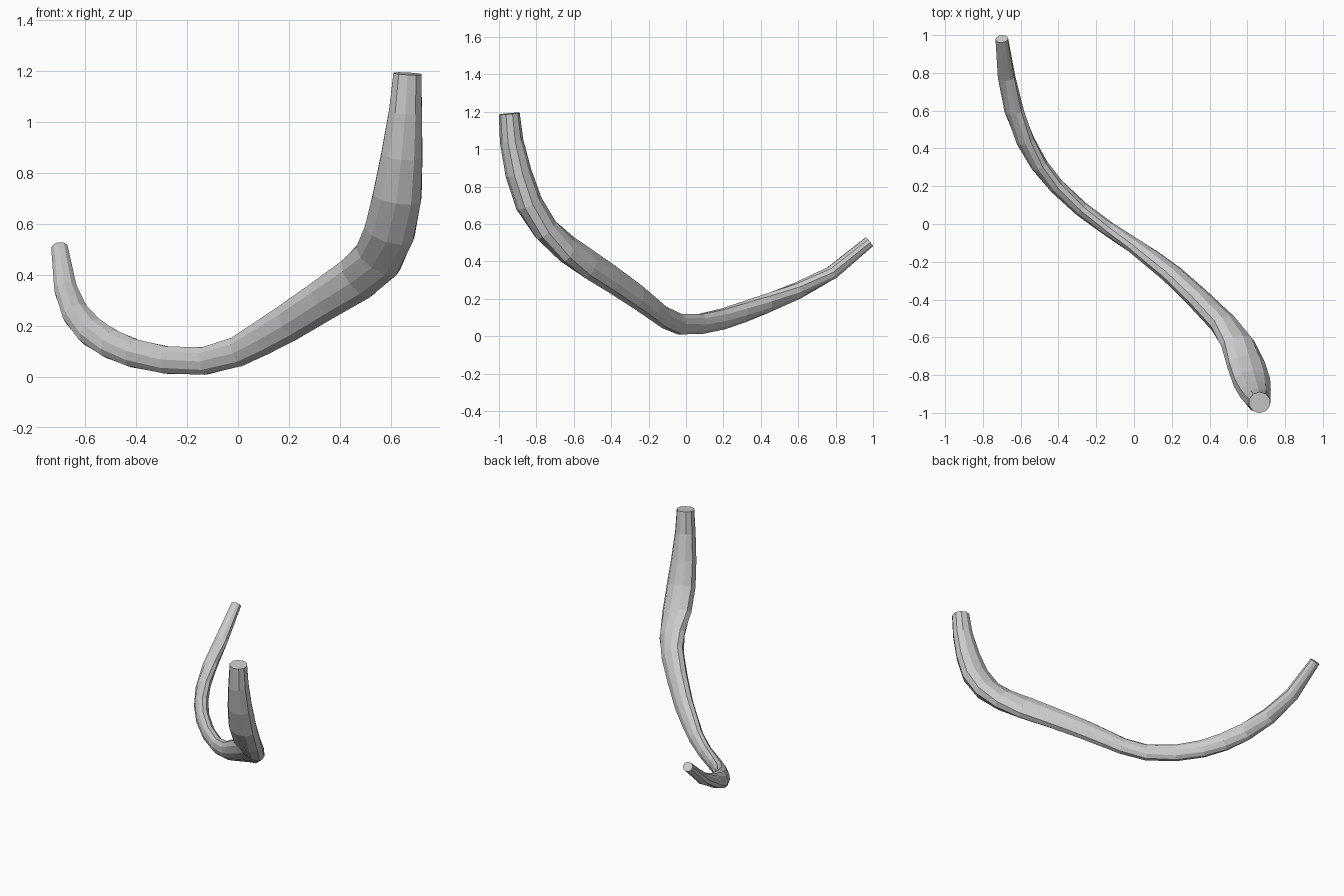
import bpy
import bmesh
from math import cos, sin, tau
from mathutils import Vector

default_cube = bpy.data.objects.get("Cube")
if default_cube:
    bpy.data.objects.remove(default_cube, do_unlink=True)

SIDES = 10

# Centre line from the thick raised end to the thin one:
# x, y, z, half-width across the bend, half-width along the depth
SECTIONS = [
    (.665, -.945, 1.19, .058, .056),
    (.657, -.932, 1.04, .068, .063),
    (.643, -.895, .87, .085, .071),
    (.625, -.84, .71, .1, .074),
    (.595, -.75, .57, .104, .07),
    (.55, -.635, .465, .101, .064),
    (.47, -.525, .39, .095, .06),
    (.34, -.395, .305, .085, .056),
    (.2, -.265, .215, .078, .051),
    (.09, -.18, .15, .07, .047),
    (0, -.115, .1, .062, .042),
    (-.13, -.03, .063, .057, .039),
    (-.28, .08, .066, .056, .04),
    (-.41, .2, .093, .058, .042),
    (-.5, .31, .13, .06, .042),
    (-.575, .44, .178, .06, .042),
    (-.635, .6, .245, .055, .041),
    (-.675, .78, .34, .047, .038),
    (-.7, .98, .505, .034, .031),
]


def make_material(name, colour):
    material = bpy.data.materials.new(name)
    material.use_nodes = True
    material.diffuse_color = colour
    shader = material.node_tree.nodes["Principled BSDF"]
    shader.inputs["Base Color"].default_value = colour
    return material


def ring_around(bm, centre, tangent, wide, deep):
    """Add an oval ring of vertices square to the centre line."""
    across = tangent.cross(Vector((0, 1, 0))).normalized()
    depth = tangent.cross(across).normalized()
    ring = []
    for step in range(SIDES):
        angle = tau * (step + .5) / SIDES
        offset = across * (wide * cos(angle)) + depth * (deep * sin(angle))
        ring.append(bm.verts.new(centre + offset))
    return ring


def make_tapered_tube(name, sections, material):
    """Skin a closed tube through the sections."""
    bm = bmesh.new()
    centres = [Vector(section[:3]) for section in sections]
    last = len(centres) - 1
    rings = []
    for index, section in enumerate(sections):
        before = centres[max(index - 1, 0)]
        after = centres[min(index + 1, last)]
        tangent = (after - before).normalized()
        rings.append(ring_around(bm, centres[index], tangent, *section[3:]))

    # Side walls
    for ring, following in zip(rings, rings[1:]):
        for step in range(SIDES):
            beside = (step + 1) % SIDES
            bm.faces.new((ring[step], ring[beside],
                          following[beside], following[step]))

    # Flat end caps
    bm.faces.new(rings[0])
    bm.faces.new(rings[-1])
    bmesh.ops.recalc_face_normals(bm, faces=bm.faces)

    mesh = bpy.data.meshes.new(name)
    bm.to_mesh(mesh)
    bm.free()
    mesh.materials.append(material)
    tube = bpy.data.objects.new(name, mesh)
    bpy.context.collection.objects.link(tube)
    return tube


grey = make_material("plain grey", (.6, .6, .6, 1))
make_tapered_tube("curved_branch", SECTIONS, grey)
